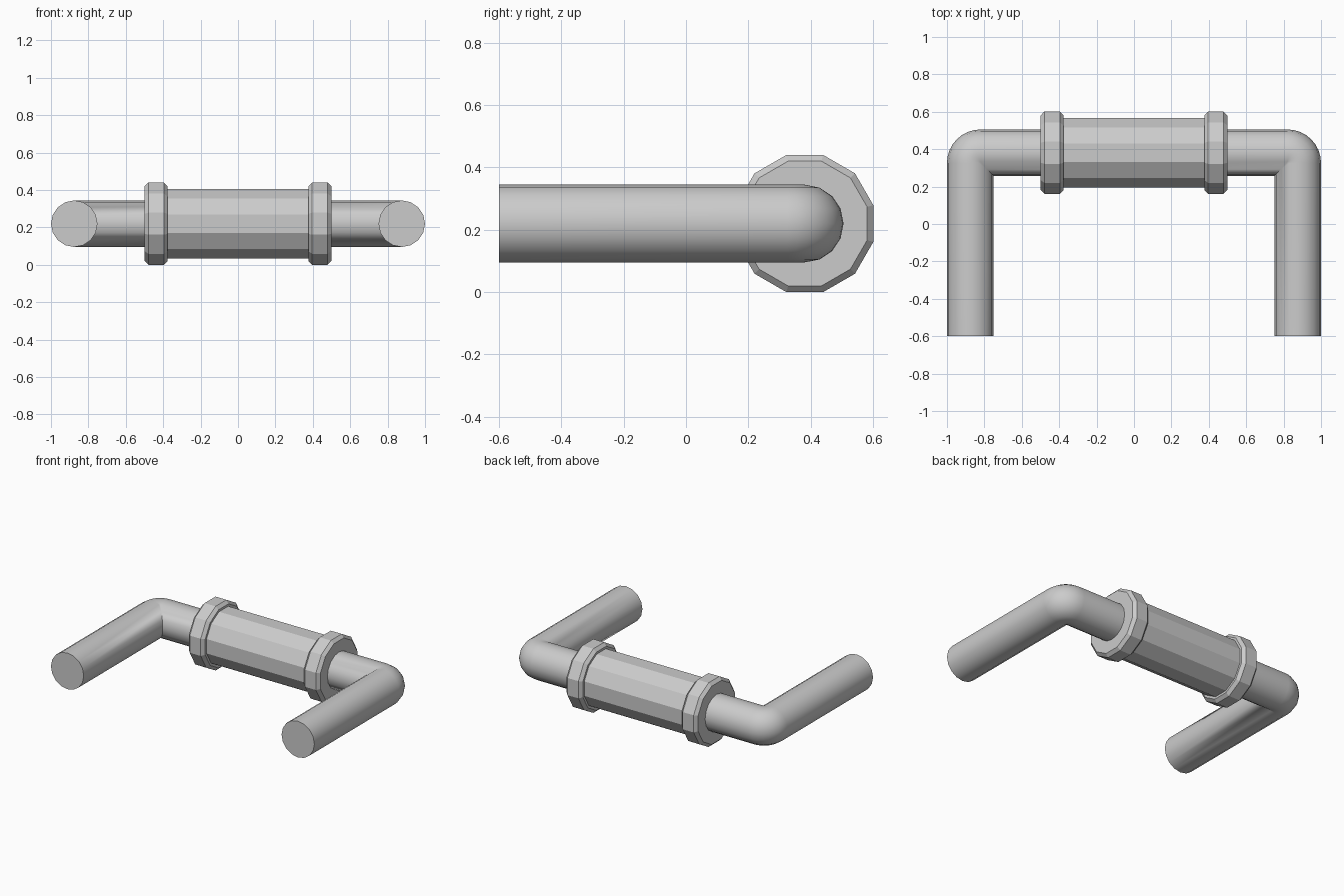
import bpy, bmesh
from math import cos, sin, pi

if "Cube" in bpy.data.objects:
    bpy.data.objects.remove(bpy.data.objects["Cube"])

CY, CZ = 0.381, 0.22         # axis of the cross tube
R, LEG_X = 0.1245, 0.8755    # pipe radius, leg centre
BEND, SIDES, STEPS = 0.055, 16, 8


def make_object(name, bm, smooth=False):
    bmesh.ops.remove_doubles(bm, verts=bm.verts, dist=1e-5)
    bmesh.ops.recalc_face_normals(bm, faces=bm.faces)
    mesh = bpy.data.meshes.new(name)
    bm.to_mesh(mesh)
    bm.free()
    ob = bpy.data.objects.new(name, mesh)
    bpy.context.collection.objects.link(ob)
    if smooth:
        bpy.context.view_layer.objects.active = ob
        ob.select_set(True)
        bpy.ops.object.shade_smooth_by_angle(angle=pi / 5)
        ob.select_set(False)
    return ob


def loft(bm, rings):
    loops = [[bm.verts.new(p) for p in ring] for ring in rings]
    for a, b in zip(loops, loops[1:]):
        for i in range(len(a)):
            j = (i + 1) % len(a)
            bm.faces.new((a[i], a[j], b[j], b[i]))
    bm.faces.new(loops[0][::-1])
    bm.faces.new(loops[-1])


# U-shaped pipe: rounded outside of each elbow, mitred inside corner
section = [(R * cos(2 * pi * i / SIDES), R * sin(2 * pi * i / SIDES))
           for i in range(SIDES)]


def elbow_ring(t):
    ring = []
    for d, h in section:
        rad = BEND + d
        if rad > 0:
            x, y = LEG_X - BEND + rad * cos(t), CY - BEND + rad * sin(t)
        else:
            x, y = LEG_X + d, CY + d
        ring.append((x, y, CZ + h))
    return ring


half = [[(LEG_X + d, -0.6, CZ + h) for d, h in section]]
half += [elbow_ring(pi / 2 * k / STEPS) for k in range(STEPS + 1)]
other = [[(-x, y, z) for x, y, z in ring] for ring in reversed(half)]
bm = bmesh.new()
loft(bm, half + other)
make_object("bent_pipe", bm, smooth=True)


# Twelve-sided parts around the cross tube, profile = (x, apothem)
def twelve_sided(name, profile):
    rings = []
    for x, apothem in profile:
        r = apothem / cos(pi / 12)
        angles = [pi / 12 + i * pi / 6 for i in range(12)]
        rings.append([(x, CY + r * cos(a), CZ + r * sin(a)) for a in angles])
    bm = bmesh.new()
    loft(bm, rings)
    return make_object(name, bm)


twelve_sided("sleeve", [(-0.4, 0.185), (0.4, 0.185)])

# Chamfered collars at both ends of the sleeve
collar = [(0.376, 0.2), (0.396, 0.22), (0.479, 0.22), (0.499, 0.2)]
for side, sign in (("left", -1), ("right", 1)):
    twelve_sided(side + "_collar", [(sign * x, a) for x, a in collar])
